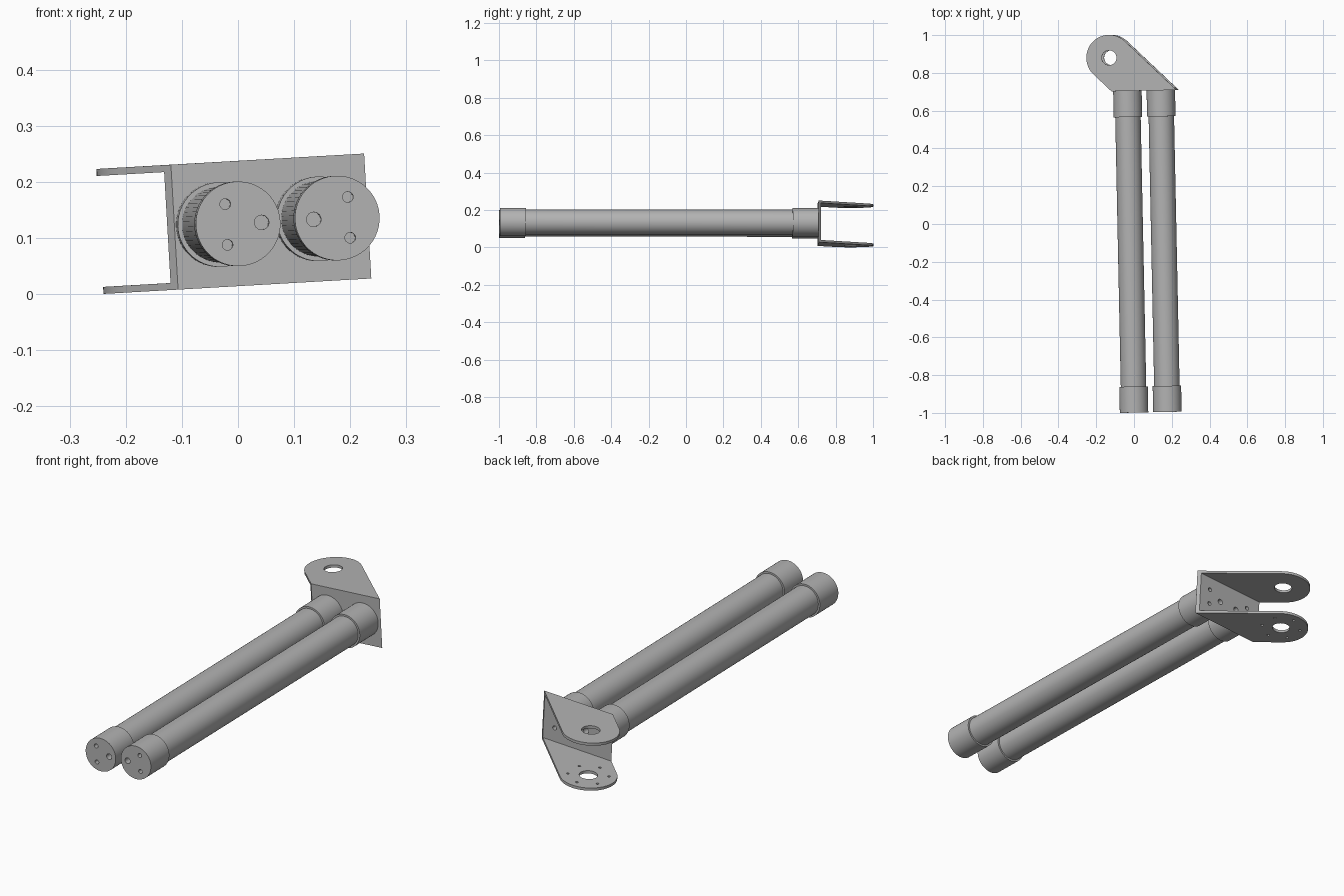
import bpy, bmesh
from math import cos, sin, radians, pi
from mathutils import Matrix, Vector

cube = bpy.data.objects.get("Cube")
if cube:
    bpy.data.objects.remove(cube, do_unlink=True)

metal = bpy.data.materials.new("plain grey metal")
metal.use_nodes = True
GREY = (0.45, 0.45, 0.45, 1)
metal.diffuse_color = GREY
metal.node_tree.nodes["Principled BSDF"].inputs["Base Color"].default_value = GREY

# Local frame: x along the web, y away from the pipes, z across the flanges
FRAME = (Matrix.Translation((0.059, 0.706, 0.1293))
         @ Matrix.Rotation(radians(1.18), 4, 'Z')
         @ Matrix.Rotation(radians(-0.05), 4, 'X')
         @ Matrix.Rotation(radians(-3.3), 4, 'Y'))

HALF_W, HALF_H, WALL = 0.1725, 0.1115, 0.0125
PIVOT = Vector((-0.181, 0.178))
LUG_R = 0.121
LENGTH, COLLAR, COLLAR_R, PIPE_R = 1.703, 0.138, 0.0755, 0.0675
PIPES = {"right": (-0.094, 0), "left": (0.083, pi)}
ALONG_Y = Matrix.Rotation(pi / 2, 4, 'X')


def add_object(name, bm):
    bmesh.ops.recalc_face_normals(bm, faces=bm.faces)
    mesh = bpy.data.meshes.new(name)
    bm.to_mesh(mesh)
    bm.free()
    mesh.materials.append(metal)
    obj = bpy.data.objects.new(name, mesh)
    bpy.context.collection.objects.link(obj)
    obj.matrix_world = FRAME
    return obj


def cylinder(bm, radius, depth, matrix, sides=48):
    bmesh.ops.create_cone(bm, cap_ends=True, segments=sides, radius1=radius,
                          radius2=radius, depth=depth, matrix=matrix)


def prism(outline, z0, z1):
    bm = bmesh.new()
    face = bm.faces.new([bm.verts.new((x, y, z0)) for x, y in outline])
    top = bmesh.ops.extrude_face_region(bm, geom=[face])["geom"]
    bmesh.ops.translate(bm, vec=(0, 0, z1 - z0),
                        verts=[v for v in top if isinstance(v, bmesh.types.BMVert)])
    return bm


def drill(obj, holes):
    """Cut cylinders given as (radius, depth, matrix, sides)."""
    bm = bmesh.new()
    for hole in holes:
        cylinder(bm, *hole)
    cutter = add_object("hole_cutter", bm)
    cutter.hide_render = True
    mod = obj.modifiers.new("holes", 'BOOLEAN')
    mod.operation, mod.solver, mod.object = 'DIFFERENCE', 'EXACT', cutter
    bpy.context.view_layer.update()
    graph = bpy.context.evaluated_depsgraph_get()
    cut = bpy.data.meshes.new_from_object(obj.evaluated_get(graph))
    obj.modifiers.clear()
    obj.data = cut
    bpy.data.objects.remove(cutter, do_unlink=True)


def bolt_holes(u, turn, y, depth):
    """Three holes round a pipe axis, the one facing the other pipe larger."""
    holes = []
    for i in range(3):
        a = turn + i * 2 * pi / 3
        spot = Matrix.Translation((u + 0.042 * cos(a), y, 0.042 * sin(a)))
        holes.append((0.013 if i == 0 else 0.0095, depth, spot @ ALONG_Y, 20))
    return holes


parts = []

# Flanges: slanted plates ending in a round lug
arc = [PIVOT + LUG_R * Vector((cos(a), sin(a)))
       for a in (radians(45 + 180 * i / 32) for i in range(33))]
outline = [Vector((-HALF_W, 0)), Vector((HALF_W, 0))] + arc
for name, z0 in (("upper_flange", HALF_H - WALL), ("lower_flange", -HALF_H)):
    flange = add_object(name, prism(outline, z0, z0 + WALL))
    mid = z0 + WALL / 2
    holes = [(0.039, 0.05, Matrix.Translation((*PIVOT, mid)), 40)]
    if name == "lower_flange":
        for i in range(6):
            a = radians(30 + 60 * i)
            spot = PIVOT + 0.086 * Vector((cos(a), sin(a)))
            holes.append((0.006, 0.05, Matrix.Translation((*spot, mid)), 16))
    drill(flange, holes)
    parts.append(flange)

# Web joining the flanges, its ends cut on the same slant
web_outline = [(-HALF_W, 0), (HALF_W, 0), (HALF_W - WALL, WALL), (-HALF_W - WALL, WALL)]
web = add_object("bracket_web", prism(web_outline, WALL - HALF_H, HALF_H - WALL))
drill(web, [h for u, turn in PIPES.values() for h in bolt_holes(u, turn, 0, 0.06)])
parts.append(web)

# Pipes with a collar at each end
for side, (u, turn) in PIPES.items():
    bm = bmesh.new()
    cylinder(bm, PIPE_R, LENGTH - 2 * COLLAR + 0.02,
             Matrix.Translation((u, -LENGTH / 2, 0)) @ ALONG_Y)
    parts.append(add_object(side + "_pipe", bm))
    for end, y, face_y in (("rear", -COLLAR / 2, 0),
                           ("front", COLLAR / 2 - LENGTH, -LENGTH)):
        bm = bmesh.new()
        cylinder(bm, COLLAR_R, COLLAR, Matrix.Translation((u, y, 0)) @ ALONG_Y)
        collar = add_object(f"{side}_{end}_collar", bm)
        drill(collar, bolt_holes(u, turn, face_y, 0.1))
        parts.append(collar)

bpy.ops.object.select_all(action='DESELECT')
for obj in parts:
    obj.select_set(True)
bpy.context.view_layer.objects.active = parts[0]
bpy.ops.object.shade_smooth_by_angle(angle=radians(30))
